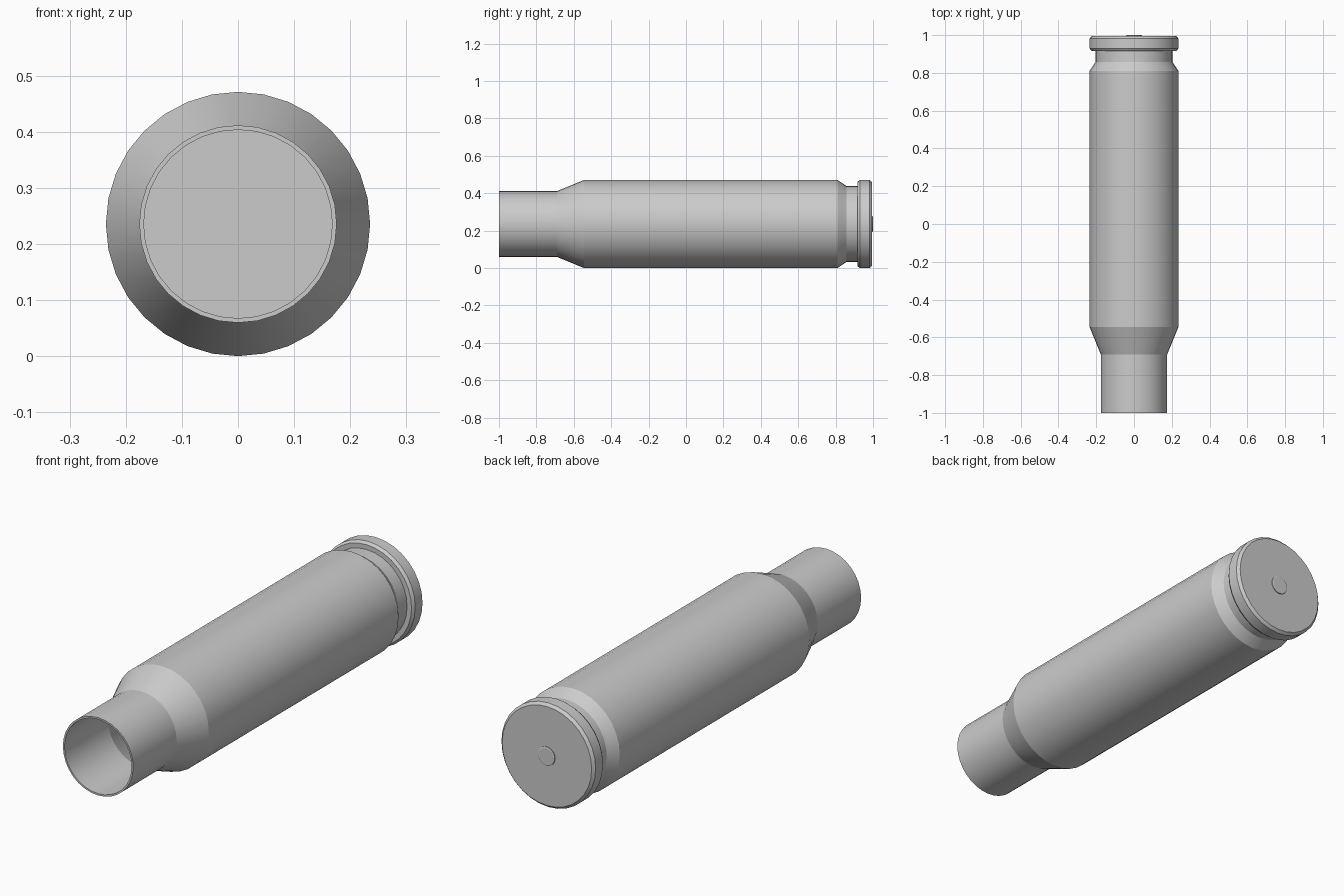
import bpy, bmesh, math

if "Cube" in bpy.data.objects:
    bpy.data.objects.remove(bpy.data.objects["Cube"])

R = 0.2355   # body radius, also the height of the axis


def lathe(name, profile, sides):
    """Revolve (y, radius) points around the long axis; radius 0 makes a pole."""
    bm = bmesh.new()
    rings = []
    for y, r in profile:
        if r == 0:
            rings.append([bm.verts.new((0, y, R))] * sides)
        else:
            rings.append([bm.verts.new((r * math.sin(2 * math.pi * i / sides), y,
                                        R + r * math.cos(2 * math.pi * i / sides)))
                          for i in range(sides)])
    for a, b in zip(rings, rings[1:]):
        for i in range(sides):
            j = (i + 1) % sides
            bm.faces.new(list(dict.fromkeys((a[i], a[j], b[j], b[i]))))
    bmesh.ops.recalc_face_normals(bm, faces=bm.faces)
    mesh = bpy.data.meshes.new(name)
    bm.to_mesh(mesh)
    bm.free()
    obj = bpy.data.objects.new(name, mesh)
    bpy.context.collection.objects.link(obj)
    bpy.ops.object.select_all(action='DESELECT')
    obj.select_set(True)
    bpy.context.view_layer.objects.active = obj
    bpy.ops.object.shade_smooth_by_angle(angle=math.radians(15))
    return obj


# Hollow case: inner floor, inner wall, mouth lip, neck, shoulder, body, groove, rim, base
T = 0.008
lathe("case", [
    (0.985, 0), (0.985, 0.196), (0.857, 0.196), (0.808, R - T),
    (-0.543, R - T), (-0.688, 0.168), (-1.0, 0.168),
    (-1.0, 0.176), (-0.69, 0.176), (-0.545, R), (0.81, R),
    (0.857, 0.204), (0.917, 0.204), (0.917, 0.226), (0.930, R),
    (0.982, R), (0.994, 0.224), (0.994, 0),
], 32)

# Small raised disc in the middle of the base
lathe("base_button", [(0.985, 0), (0.985, 0.042), (0.998, 0.042),
                      (1.0, 0.038), (1.0, 0)], 32)
